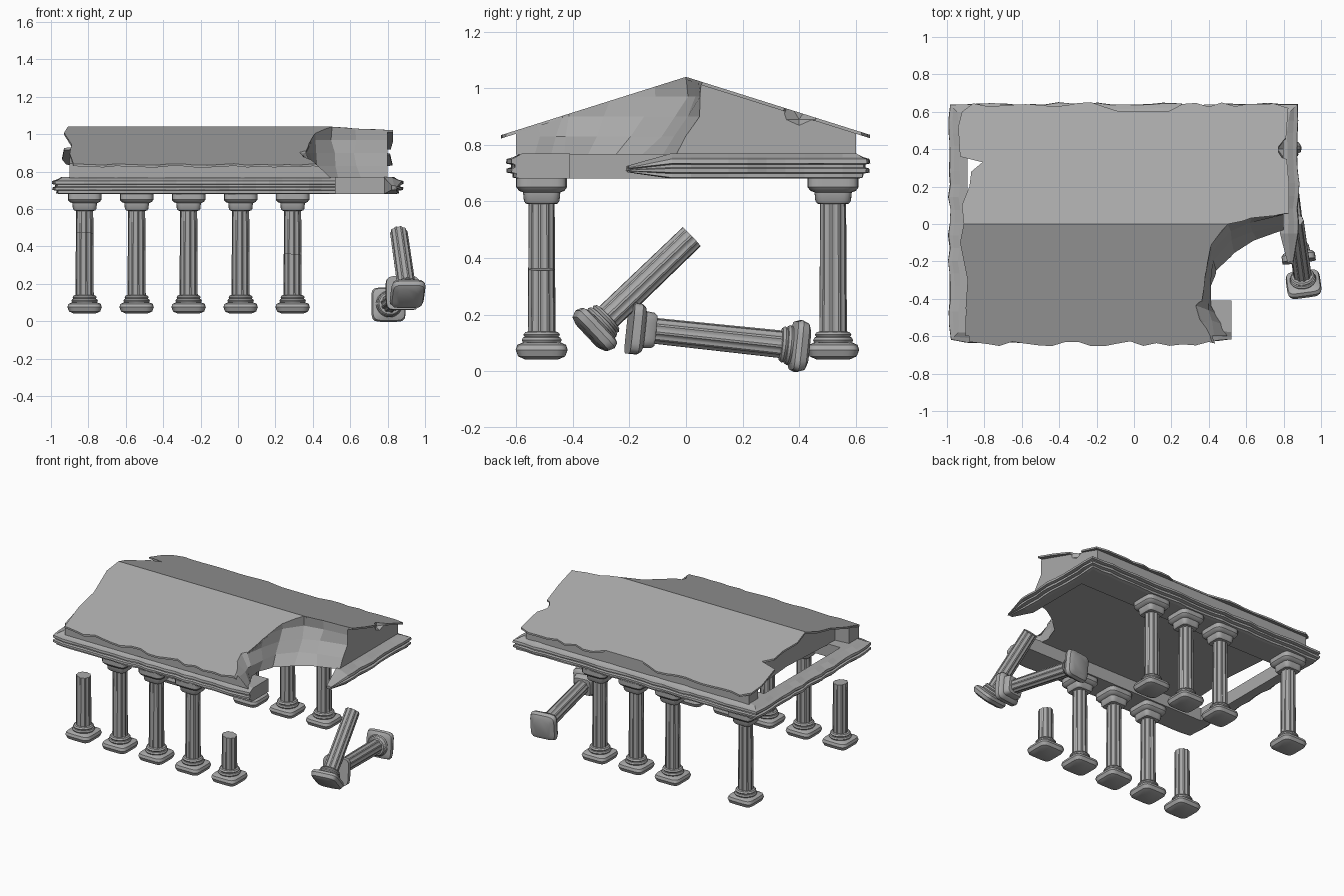
import bpy, bmesh, math, random
from mathutils import Vector, Matrix

random.seed(7)
if "Cube" in bpy.data.objects:
    bpy.data.objects.remove(bpy.data.objects["Cube"])

stone = bpy.data.materials.new("grey_stone")
stone.use_nodes = True
GREY = (0.4, 0.4, 0.4, 1)
stone.diffuse_color = GREY
stone.node_tree.nodes["Principled BSDF"].inputs["Base Color"].default_value = GREY


def jit(a):
    return random.uniform(-a, a)


def finish(name, bm, smooth=False):
    bmesh.ops.recalc_face_normals(bm, faces=bm.faces)
    mesh = bpy.data.meshes.new(name)
    bm.to_mesh(mesh)
    bm.free()
    mesh.materials.append(stone)
    ob = bpy.data.objects.new(name, mesh)
    bpy.context.collection.objects.link(ob)
    if smooth:
        activate(ob)
        bpy.ops.object.shade_smooth_by_angle(angle=math.radians(35))
    return ob


def activate(ob):
    bpy.ops.object.select_all(action='DESELECT')
    ob.select_set(True)
    bpy.context.view_layer.objects.active = ob


def loft(rings):
    """Closed solid through a list of point rings."""
    bm = bmesh.new()
    rows = [[bm.verts.new(p) for p in ring] for ring in rings]
    n = len(rows[0])
    for a, b in zip(rows, rows[1:]):
        for i in range(n):
            j = (i + 1) % n
            bm.faces.new((a[i], a[j], b[j], b[i]))
    bm.faces.new(rows[0])
    bm.faces.new(rows[-1])
    return bm


def cut(ob, cutter):
    mod = ob.modifiers.new("cut", 'BOOLEAN')
    mod.operation, mod.solver, mod.object = 'DIFFERENCE', 'EXACT', cutter
    activate(ob)
    bpy.ops.object.modifier_apply(modifier=mod.name)


def roof_z(y):
    return 1.04 - 0.315 * abs(y)


# Columns: rounded square plinth, round rings, fluted shaft, square capital
BASE = [(.042, .06, 'sq'), (.052, .083, 'sq'), (.075, .092, 'sq'), (.093, .086, 'sq'),
        (.1, .07, 'sq'), (.102, .067, 'round'), (.11, .071, 'round'), (.119, .066, 'round'),
        (.121, .06, 'round'), (.129, .065, 'round'), (.138, .058, 'round'), (.14, .049, 'flute')]
CAPITAL = [(.59, .046, 'flute'), (.592, .056, 'sq'), (.602, .063, 'sq'), (.632, .066, 'sq'),
           (.637, .08, 'sq'), (.65, .09, 'sq'), (.68, .09, 'sq')]
SIDES = 40


def column_ring(z, r, kind, tilt=0):
    pts = []
    for i in range(SIDES):
        a = math.tau * (i + .5) / SIDES
        c, s = math.cos(a), math.sin(a)
        k = r
        if kind == 'sq':
            k = r / (abs(c) ** 6 + abs(s) ** 6) ** (1 / 6)
        elif kind == 'flute' and i % 4 in (0, 1):
            k = r * .9
        pts.append((k * c, k * s, z + tilt * k * c))
    return pts


def column(name, x, y, height=None):
    rings = [column_ring(*p) for p in BASE]
    if height:
        rings.append(column_ring(height, .047, 'flute', jit(.15)))
    else:
        rings += [column_ring(*p) for p in CAPITAL]
    ob = finish(name, loft(rings), True)
    ob.location = (x, y, 0)
    return ob


def lay(ob, foot, head):
    """Move a column so that its axis runs from foot to head."""
    foot, head = Vector(foot), Vector(head)
    turn = (head - foot).to_track_quat('Z', 'Y').to_matrix().to_4x4()
    ob.matrix_world = Matrix.Translation(foot) @ turn @ Matrix.Translation((0, 0, -.042))


for i in range(5):
    x = -.82 + .278 * i
    column(f"front_column_{i + 1}", x, -.51, {0: .475, 4: .36}.get(i))
    if i != 1:
        column(f"back_column_{i + 1}", x, .52)
lay(column("fallen_shaft", 0, 0, .55), (.91, -.345, .125), (.86, .02, .475))
lay(column("fallen_column", 0, 0), (.80, .43, .085), (.88, -.18, .15))

# Entablature: stepped moulding swept around an open ring
MOULDING = [(-.02, .68), (0, .684), (0, .698), (.022, .702), (.022, .716), (.006, .72),
            (.006, .73), (.024, .734), (.022, .75), (0, .756), (-.03, .77)]
CORNERS = [((.52, -.605), (0, -1), (.52, -.41)), ((-.965, -.605), (-1, -1), (-.89, -.41)),
           ((-.965, .62), (-1, 1), (-.89, .42)), ((.855, .62), (1, 1), (.78, .42)),
           ((.855, -.05), (1, 0), (.78, -.05))]
stations = []
for (o1, d1, i1), (o2, d2, i2) in zip(CORNERS, CORNERS[1:]):
    steps = round((Vector(o2) - Vector(o1)).length / .07)
    edge_dir = [a if a == b else 0 for a, b in zip(d1, d2)]
    for k in range(steps):
        t = k / steps
        d = Vector(edge_dir if k else d1) * (1 if k else .7)
        stations.append((Vector(o1).lerp(Vector(o2), t), d, Vector(i1).lerp(Vector(i2), t)))
stations.append((Vector(CORNERS[-1][0]), Vector((1, 0)), Vector(CORNERS[-1][2])))
rings = []
for o, d, inner in stations:
    wear = jit(.007)
    ring = []
    for out, z in MOULDING:
        p = o + d * (out + wear + jit(.002))
        ring.append((p.x, p.y, z))
    rings.append(ring + [(inner.x, inner.y, .77), (inner.x, inner.y, .68)])
# Torn, tapering tip of the broken beam
rings.append([(.84 + (x - .84) * .3, -.2 + jit(.015), .71 + (z - .71) * .25) for x, y, z in rings[-1]])
finish("entablature", loft(rings))

# Solid pediment under the roof
section = [(-.6, .765), (.6, .765), (.6, roof_z(.6) - .008), (0, roof_z(0) - .008), (-.6, roof_z(.6) - .008)]
pediment = finish("pediment", loft([[(x, y, z) for y, z in section] for x in (-.9, .8)]))

# Thin roof sheet with worn edges
left_edge = [(-.88, -.63), (-.9, -.45), (-.89, -.3), (-.93, -.1), (-.91, 0), (-.92, .1), (-.88, .2),
             (-.87, .28), (-.81, .33), (-.93, .36), (-.94, .52), (-.92, .6), (-.86, .645)]
bm = bmesh.new()
ridge = [bm.verts.new((x, 0, roof_z(0))) for x in (-.91, .83)]
for side in (-1, 1):
    pts = [p for p in left_edge if p[1] * side > 0]
    pts.sort(key=lambda p: abs(p[1]))
    for k in range(1, 24):
        x = -.86 + k * .07
        chipped = side > 0 and -.1 < x < .2
        pts.append((x, .605 if chipped else side * (.64 + jit(.014))))
    pts += [(.825, side * .62), (.81, side * .42), (.83, side * .2)]
    verts = [bm.verts.new((x, y, roof_z(y))) for x, y in pts]
    bm.faces.new([ridge[0]] + verts + [ridge[1]])
bmesh.ops.recalc_face_normals(bm, faces=bm.faces)
bm.normal_update()
if bm.faces[:][0].normal.z < 0:
    bmesh.ops.reverse_faces(bm, faces=bm.faces)
low = bmesh.ops.extrude_face_region(bm, geom=bm.faces[:])['geom']
for v in low:
    if isinstance(v, bmesh.types.BMVert):
        v.co.z -= .012
roof = finish("roof", bm)

# Broken corner: a craggy cutter lofted between two outlines
TOP = [(1.2, .07), (.8, .06), (.62, .03), (.5, 0), (.42, -.12), (.38, -.26), (.36, -.4), (.29, -.43),
       (.28, -.52), (.31, -.6), (.31, -.9), (1.2, -.9)]
LOW = [(1.2, -.02), (.8, -.04), (.66, -.09), (.54, -.16), (.44, -.26), (.41, -.36), (.41, -.43),
       (.45, -.48), (.49, -.53), (.52, -.6), (.52, -.9), (1.2, -.9)]
rings = []
for z, t in ((.75, 0), (.83, .4), (.9, .8), (.97, 1), (1.12, 1)):
    rings.append([(a + (b - a) * t + jit(.012), c + (d - c) * t + jit(.012), z)
                  for (a, c), (b, d) in zip(LOW, TOP)])
bite = finish("corner_cutter", loft(rings))
cut(pediment, bite)
cut(roof, bite)

# Hollow behind the missing end wall
hollow = finish("hollow_cutter", loft([[(-1, -.5, z), (-.8, -.48, z), (-.77, 0, z), (-.81, .5, z), (-1, .5, z)]
                                       for z in (.7, 1.2)]))
cut(pediment, hollow)

# Dent in the remaining gable
bm = bmesh.new()
bmesh.ops.create_icosphere(bm, subdivisions=1, radius=.07, matrix=Matrix.Translation((.83, .4, .92)))
dent = finish("dent_cutter", bm)
cut(pediment, dent)
cut(roof, dent)
for cutter in (bite, hollow, dent):
    bpy.data.objects.remove(cutter)
